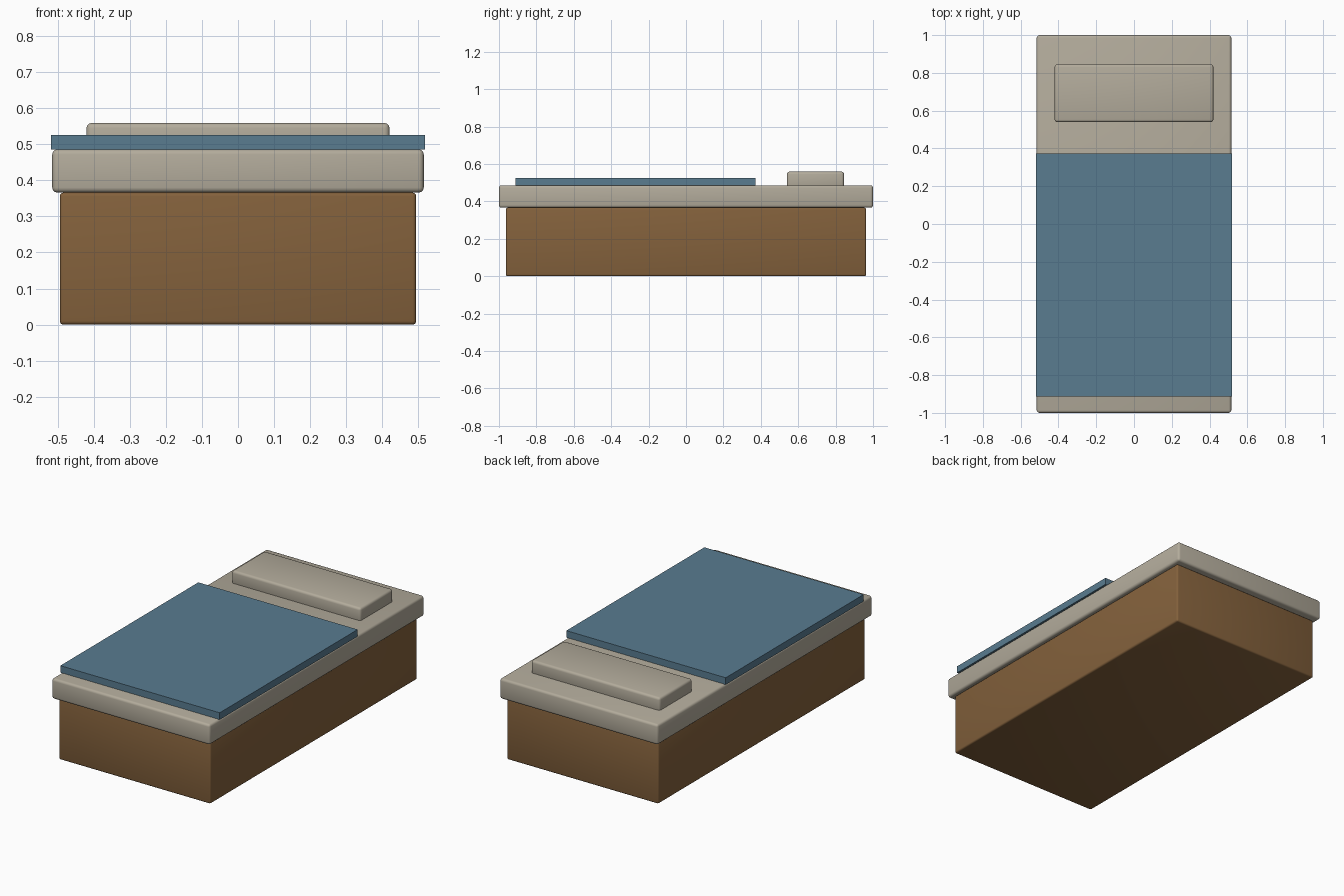
import bpy
import math

if "Cube" in bpy.data.objects:
    bpy.data.objects.remove(bpy.data.objects["Cube"])


def material(name, rgb):
    mat = bpy.data.materials.new(name)
    mat.diffuse_color = (*rgb, 1)
    mat.use_nodes = True
    mat.node_tree.nodes["Principled BSDF"].inputs["Base Color"].default_value = mat.diffuse_color
    return mat


def box(name, x, y0, y1, z0, z1, bevel, mat):
    """Softly bevelled block, symmetric in x."""
    bpy.ops.mesh.primitive_cube_add(size=1, location=(0, (y0 + y1) / 2, (z0 + z1) / 2))
    ob = bpy.context.object
    ob.name = name
    ob.scale = (2 * x, y1 - y0, z1 - z0)
    bpy.ops.object.transform_apply(location=False, rotation=False, scale=True)
    if bevel:
        mod = ob.modifiers.new("bevel", 'BEVEL')
        mod.width = bevel
        mod.segments = 3
        bpy.ops.object.modifier_apply(modifier=mod.name)
        bpy.ops.object.shade_smooth_by_angle(angle=math.radians(35))
    ob.data.materials.append(mat)
    return ob


wood = material("wood", (0.23, 0.12, 0.045))
linen = material("linen", (0.45, 0.41, 0.33))
blue = material("blue_cloth", (0.10, 0.20, 0.28))

# Solid base, mattress on top
box("bed_base", 0.494, -0.963, 0.963, 0.0, 0.366, 0.01, wood)
box("mattress", 0.515, -1.0, 1.0, 0.366, 0.486, 0.014, linen)
# Blanket slab and pillow resting on the mattress
box("blanket", 0.519, -0.912, 0.372, 0.485, 0.526, 0, blue)
box("pillow", 0.42, 0.539, 0.845, 0.47, 0.559, 0.014, linen)
